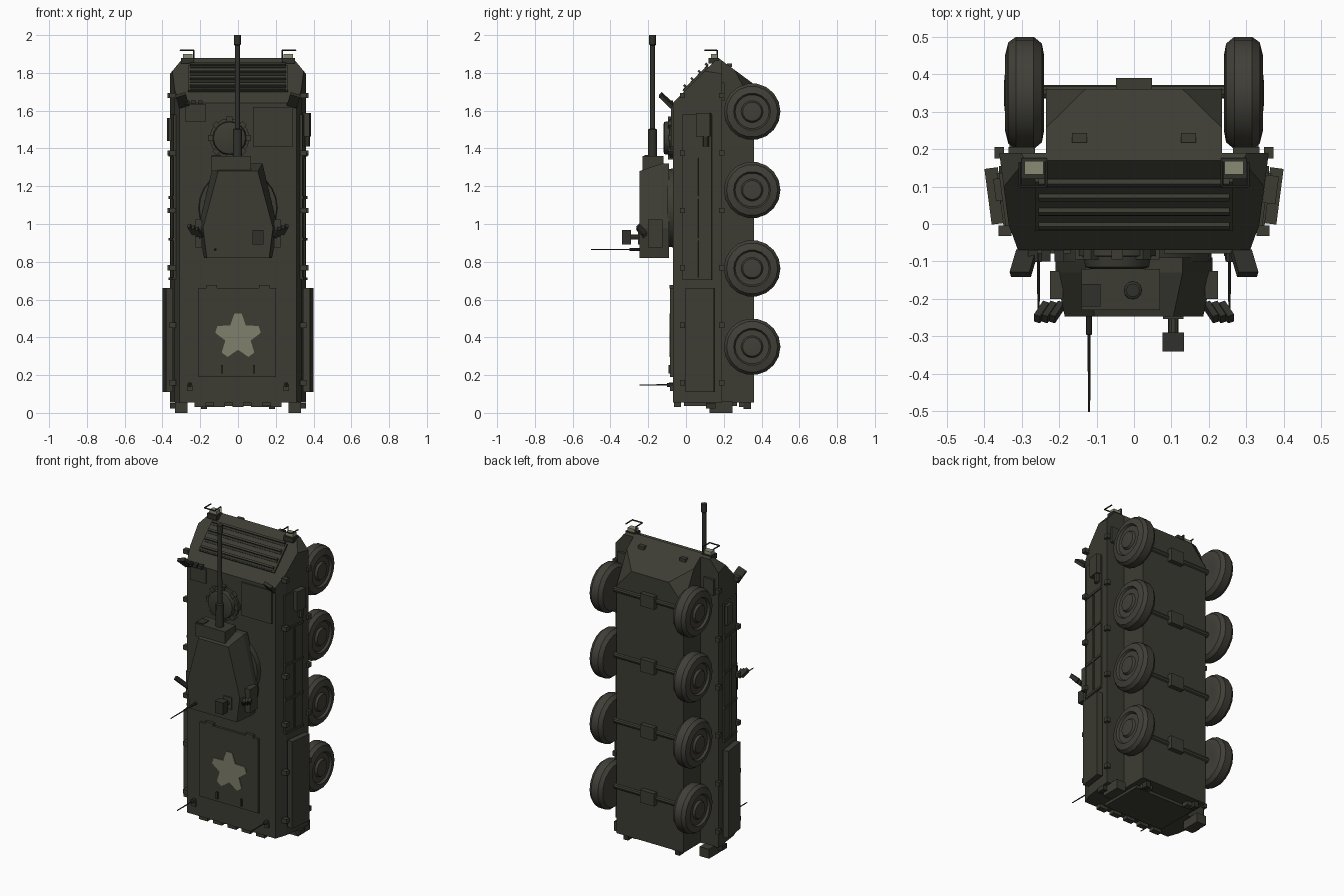
import bpy, bmesh
from math import sin, cos, pi, radians
from mathutils import Vector, Matrix, Euler

old = bpy.data.objects.get("Cube")
if old:
    bpy.data.objects.remove(old)


def material(name, rgb):
    m = bpy.data.materials.new(name)
    m.use_nodes = True
    col = (*rgb, 1)
    m.diffuse_color = col
    bsdf = next(n for n in m.node_tree.nodes if n.type == 'BSDF_PRINCIPLED')
    bsdf.inputs["Base Color"].default_value = col
    bsdf.inputs["Roughness"].default_value = 0.8
    return m


OLIVE = material("dark olive", (0.046, 0.046, 0.034))
TYRE = material("olive grey wheels", (0.052, 0.05, 0.039))
DARK = material("dark metal", (0.03, 0.03, 0.024))
PALE = material("pale marking", (0.21, 0.215, 0.145))
LAMP = material("lamp glass", (0.25, 0.255, 0.175))
ROUND = []
SIDES = ((1, "left"), (-1, "right"))


def finish(name, bm, mat, smooth=False):
    bmesh.ops.recalc_face_normals(bm, faces=bm.faces)
    me = bpy.data.meshes.new(name)
    bm.to_mesh(me)
    bm.free()
    me.materials.append(mat)
    ob = bpy.data.objects.new(name, me)
    bpy.context.scene.collection.objects.link(ob)
    if smooth:
        ROUND.append(ob)
    return ob


def loft(name, rings, mat=OLIVE, smooth=False, cuts=()):
    """Skin closed rings, cap the ends, then trim with (point, normal) planes."""
    bm = bmesh.new()
    vs = [[bm.verts.new(p) for p in r] for r in rings]
    n = len(vs[0])
    for a, b in zip(vs, vs[1:]):
        for i in range(n):
            j = (i + 1) % n
            bm.faces.new((a[i], a[j], b[j], b[i]))
    bm.faces.new(vs[0])
    bm.faces.new(vs[-1])
    for co, no in cuts:
        geom = bm.verts[:] + bm.edges[:] + bm.faces[:]
        bmesh.ops.bisect_plane(bm, geom=geom, plane_co=co,
                               plane_no=Vector(no).normalized(), clear_outer=True)
        bmesh.ops.holes_fill(bm, edges=[e for e in bm.edges if e.is_boundary])
    return finish(name, bm, mat, smooth)


def box(name, c, size, mat=OLIVE, rot=(0, 0, 0)):
    bm = bmesh.new()
    mx = Matrix.Translation(c) @ Euler(rot).to_matrix().to_4x4() @ Matrix.Diagonal((*size, 1))
    bmesh.ops.create_cube(bm, size=1, matrix=mx)
    return finish(name, bm, mat)


def pair(name, c, size, mat=OLIVE, rot=(0, 0, 0)):
    for s, side in SIDES:
        box(f"{name}_{side}", (s * c[0], c[1], c[2]), size, mat, (rot[0], s * rot[1], s * rot[2]))


def turned(name, p, axis, profile, n=16, mat=OLIVE):
    """Lathe (distance, radius) pairs along an axis from point p."""
    p, d = Vector(p), Vector(axis).normalized()
    q = d.to_track_quat('Z', 'Y')
    rings = [[p + d * t + q @ Vector((r * cos(2 * pi * i / n), r * sin(2 * pi * i / n), 0))
              for i in range(n)] for t, r in profile]
    return loft(name, rings, mat, True)


def tube(name, p, q, r, n=10, mat=OLIVE):
    d = Vector(q) - Vector(p)
    return turned(name, p, d, [(0, r), (d.length, r)], n, mat)


def mirrored(half):
    return half + [(-x, v) for x, v in reversed(half)]


def star(name, mx, size):
    """Thin five-armed plate with blunt tips, facing local -y."""
    pts = []
    for k in range(5):
        a = pi / 2 + k * 2 * pi / 5
        for da, r in ((-0.16, 1), (0.16, 1), (pi / 5, 0.58)):
            pts.append((size * r * cos(a + da), size * r * sin(a + da)))
    loft(name, [[mx @ Vector((x, y, z)) for x, z in pts] for y in (-0.002, 0.002)], PALE)


# Hull: upper body and lower tub, trimmed by the nose planes
TAIL, TIP = 0.055, 1.95
glacis = ((0, -0.07, 1.64), (0, -1, 1))
under = ((0, 0.17, 1.88), (0, 0.14, 0.19))
corners = [((s * 0.29, 0, 1.88), (s * 0.08, 0, 0.066)) for s in (1, -1)]
upper = mirrored([(0.31, -0.07), (0.335, 0.0), (0.36, 0.19)])
loft("upper_hull", [[(x, y, z) for x, y in upper] for z in (TAIL, TIP)],
     cuts=[glacis, under] + corners)
lower = mirrored([(0.235, 0.17), (0.235, 0.36)])
cheeks = []
for s in (1, -1):
    a, b, c = (Vector((s * x, y, z)) for x, y, z in
               ((0.235, 0.26, 1.81), (0.13, 0.36, 1.74), (0.235, 0.36, 1.62)))
    no = (b - a).cross(c - a)
    cheeks.append((a, no if no.y > 0 else -no))
loft("lower_hull", [[(x, y, z) for x, y in lower] for z in (TAIL, TIP)],
     cuts=[glacis, under] + cheeks)

# Wheels, axles and gearboxes
tyre = [(0.25, 0.06), (0.24, 0.1), (0.246, 0.132), (0.268, 0.15), (0.315, 0.15), (0.336, 0.135),
        (0.345, 0.098), (0.332, 0.09), (0.332, 0.058), (0.345, 0.05), (0.347, 0.03)]
for k in range(4):
    z = 0.35 + k * 0.415
    for s, side in SIDES:
        turned(f"wheel_{k}_{side}", (0, 0.35, z), (s, 0, 0), tyre, 18, TYRE)
    tube(f"axle_{k}", (-0.26, 0.353, z), (0.26, 0.353, z), 0.018)
    box(f"gearbox_{k}", (0, 0.365, z), (0.095, 0.05, 0.08))

# Nose: grille, tow plates, lamps and guards
tilt = (radians(-45), 0, 0)
box("grille_panel", (0, 0.053, 1.767), (0.53, 0.016, 0.185), OLIVE, tilt)
for k in range(4):
    z = 1.71 + k * 0.038
    box(f"grille_gap_{k}", (0, z - 1.718, z + 0.008), (0.51, 0.006, 0.018), DARK, tilt)
    box(f"grille_slat_{k}", (0, z - 1.715, z + 0.02), (0.51, 0.018, 0.012), OLIVE, tilt)
pair("tow_plate", (0.145, 0.23, 1.84), (0.04, 0.025, 0.02))
pair("lamp_housing", (0.267, 0.148, 1.865), (0.068, 0.056, 0.03), DARK)
pair("headlamp", (0.267, 0.15, 1.888), (0.05, 0.036, 0.026), LAMP)
guard = [(0.235, 0.165, 1.87), (0.235, 0.165, 1.92), (0.235, 0.1, 1.92),
         (0.305, 0.1, 1.92), (0.305, 0.165, 1.92)]
for s, side in SIDES:
    for k, (p, q) in enumerate(zip(guard, guard[1:])):
        tube(f"lamp_guard_{side}_{k}", (s * p[0], *p[1:]), (s * q[0], *q[1:]), 0.004, 6, DARK)
pair("nose_mirror", (0.295, -0.105, 1.655), (0.055, 0.085, 0.02), DARK, (radians(-45), 0.3, 0))
pair("front_bracket", (0.3, 0.19, 1.7), (0.07, 0.03, 0.1))

# Roof hatches
box("driver_hatch", (-0.225, -0.073, 1.587), (0.11, 0.012, 0.09))
for k in range(3):
    box(f"periscope_{k}", (-0.27 + k * 0.035, -0.085, 1.645), (0.025, 0.03, 0.02), DARK)
box("engine_cover", (0.185, -0.073, 1.515), (0.21, 0.012, 0.21))
turned("commander_hatch", (-0.045, -0.065, 1.455), (0, -1, 0),
       [(0, 0.105), (0.02, 0.105), (0.022, 0.09), (0.05, 0.085), (0.055, 0.07)], 16)
for k in range(8):
    a = k * pi / 4
    box(f"hatch_block_{k}", (-0.045 + 0.098 * cos(a), -0.08, 1.455 + 0.098 * sin(a)),
        (0.03, 0.03, 0.03), OLIVE, (0, -a, 0))
box("rear_roof_hatch", (-0.005, -0.075, 0.425), (0.41, 0.018, 0.47))
pair("roof_hinge", (0.14, -0.077, 0.668), (0.055, 0.02, 0.018))
pair("roof_handle", (0.085, -0.087, 0.23), (0.012, 0.012, 0.045), DARK)
star("roof_star", Matrix.Translation((0, -0.086, 0.405)), 0.122)

# Turret
turned("turret_ring", (0, -0.06, 1.085), (0, -1, 0), [(0, 0.21), (0.04, 0.205)], 24)
base = mirrored([(0.18, 0.82), (0.21, 0.98), (0.13, 1.32)])
roof = mirrored([(0.165, 0.82), (0.185, 0.98), (0.105, 1.28)])
loft("turret", [[(x, -0.09, z) for x, z in base], [(x, -0.13, z) for x, z in base],
                [(x, -0.247, z) for x, z in roof]])
box("mantlet", (-0.035, -0.175, 1.32), (0.21, 0.11, 0.08))
box("gunner_sight", (-0.115, -0.19, 1.345), (0.05, 0.06, 0.04), DARK)
turned("gun_barrel", (-0.003, -0.177, 1.3), (0, 0, 1),
       [(0, 0.025), (0.2, 0.024), (0.205, 0.014), (0.645, 0.013), (0.65, 0.018), (0.7, 0.018)], 12, DARK)
pair("turret_box", (0.207, -0.163, 0.95), (0.035, 0.075, 0.15))
for k in range(3):
    pair(f"smoke_tube_{k}", (0.207 + k * 0.02, -0.235, 0.955 + k * 0.008),
         (0.018, 0.025, 0.06), DARK, (radians(45), 0.3, 0.3))
tube("sight_post", (0.105, -0.23, 0.93), (0.105, -0.3, 0.93), 0.014)
box("sight_head", (0.105, -0.315, 0.93), (0.058, 0.05, 0.075), DARK)
box("sight_base", (0.105, -0.248, 0.93), (0.055, 0.012, 0.075))
turned("turret_antenna", (-0.12, -0.24, 0.865), (0, -1, 0),
       [(0, 0.008), (0.055, 0.008), (0.057, 0.004), (0.262, 0.003)], 8, DARK)
for s, side in SIDES:
    turned(f"rear_antenna_{side}", (s * 0.255, -0.06, 0.148), (0, -1, 0),
           [(0, 0.013), (0.04, 0.011), (0.042, 0.004), (0.185, 0.003)], 8, DARK)

# Side panels, rails and brackets following the leaning sides
LEAN = -0.13
pair("side_panel", (0.343, 0.06, 1.145), (0.016, 0.155, 0.87), OLIVE, (0, 0, LEAN))
pair("side_rail", (0.353, 0.06, 1.03), (0.01, 0.01, 0.64), OLIVE, (0, 0, LEAN))
for k, z in enumerate((0.71, 0.92, 1.14, 1.365)):
    pair(f"panel_rib_{k}", (0.351, 0.06, z), (0.012, 0.155, 0.014), OLIVE, (0, 0, LEAN))
for k in range(6):
    z = 0.16 + k * 0.304
    pair(f"upper_bracket_{k}", (0.345, -0.018, z), (0.035, 0.028, 0.028))
    pair(f"lower_bracket_{k}", (0.36, 0.19, z), (0.026, 0.03, 0.028))
pair("rear_side_bin", (0.372, 0.075, 0.385), (0.036, 0.15, 0.55), OLIVE, (0, 0, LEAN))
for s, side in SIDES:
    turned(f"side_marking_{side}", (s * 0.394, 0.105, 0.385), (s, LEAN, 0),
           [(-0.004, 0.034), (0.0, 0.034)], 10, PALE)
box("tool_box", (0.365, 0.092, 1.525), (0.035, 0.075, 0.125), OLIVE, (0, 0, LEAN))
tube("tool_cylinder", (0.365, 0.105, 1.41), (0.365, 0.105, 1.47), 0.017)
box("right_stowage", (-0.36, 0.092, 1.5), (0.025, 0.06, 0.12), OLIVE, (0, 0, -LEAN))

# Tail: ramp, mud flaps, lights and hooks
box("rear_ramp", (0, 0.13, 0.05), (0.42, 0.28, 0.025))
pair("ramp_hinge", (0.16, 0.3, 0.045), (0.06, 0.04, 0.03))
pair("tail_block", (0.3, 0.185, 0.03), (0.065, 0.12, 0.06))
pair("tail_lamp", (0.345, 0.13, 0.037), (0.03, 0.05, 0.03), DARK)
pair("tow_hook", (0.18, 0.325, 0.04), (0.03, 0.04, 0.04), DARK)
for k in range(5):
    box(f"tail_cleat_{k}", (-0.2 + k * 0.1, -0.045, 0.047), (0.06, 0.035, 0.03))
pair("corner_cleat", (0.255, -0.075, 0.13), (0.03, 0.02, 0.03))

# Smooth shading on the round parts
bpy.ops.object.select_all(action='DESELECT')
for ob in ROUND:
    ob.select_set(True)
bpy.context.view_layer.objects.active = ROUND[0]
bpy.ops.object.shade_smooth_by_angle(angle=radians(32))
